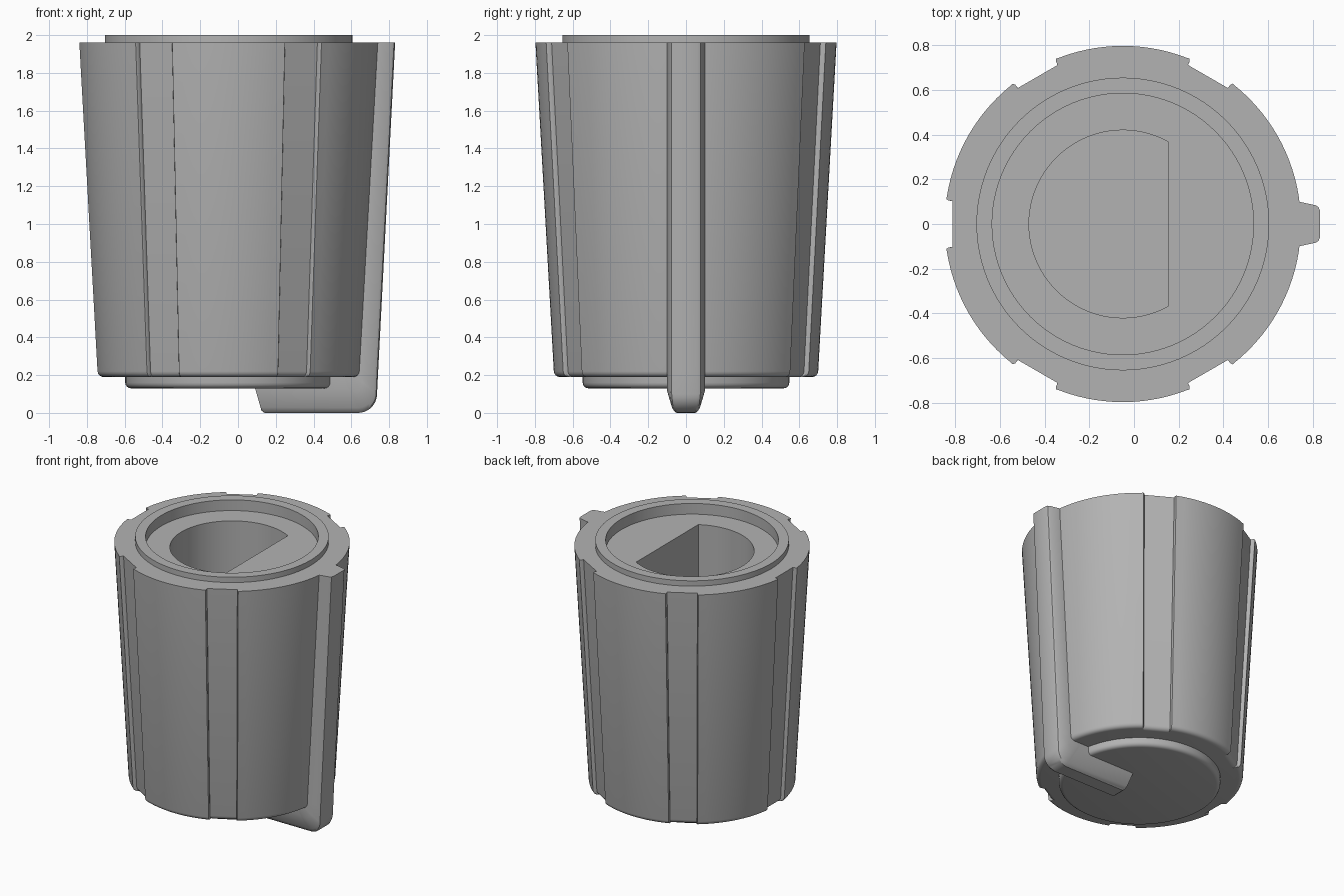
import bpy, bmesh
from math import sin, cos, pi, radians, atan2, hypot
from mathutils import Vector

if "Cube" in bpy.data.objects:
    bpy.data.objects.remove(bpy.data.objects["Cube"], do_unlink=True)

AXIS_X = -0.05

grey = bpy.data.materials.new("plain grey")
grey.use_nodes = True
grey.diffuse_color = (0.45, 0.45, 0.45, 1)
grey.node_tree.nodes["Principled BSDF"].inputs["Base Color"].default_value = grey.diffuse_color


def loft(name, rings, closed=False):
    """Skin matching rings of points; cap the ends unless the loft is closed."""
    bm = bmesh.new()
    loops = [[bm.verts.new(p) for p in ring] for ring in rings]
    n = len(loops[0])
    pairs = list(zip(loops, loops[1:]))
    if closed:
        pairs.append((loops[-1], loops[0]))
    for a, b in pairs:
        for i in range(n):
            j = (i + 1) % n
            bm.faces.new((a[i], a[j], b[j], b[i]))
    if not closed:
        bm.faces.new(loops[0][::-1])
        bm.faces.new(loops[-1])
    bmesh.ops.recalc_face_normals(bm, faces=bm.faces)
    mesh = bpy.data.meshes.new(name)
    bm.to_mesh(mesh)
    bm.free()
    mesh.materials.append(grey)
    ob = bpy.data.objects.new(name, mesh)
    bpy.context.collection.objects.link(ob)
    return ob


def smooth(ob):
    bpy.ops.object.select_all(action="DESELECT")
    ob.select_set(True)
    bpy.context.view_layer.objects.active = ob
    bpy.ops.object.shade_smooth_by_angle(angle=radians(30))


def circle(r, z, n=96):
    return [(AXIS_X + r * cos(2 * pi * i / n), r * sin(2 * pi * i / n), z) for i in range(n)]


def cut(ob, cutter):
    mod = ob.modifiers.new("cut", "BOOLEAN")
    mod.operation = "DIFFERENCE"
    mod.solver = "EXACT"
    mod.object = cutter
    bpy.context.view_layer.objects.active = ob
    bpy.ops.object.modifier_apply(modifier=mod.name)
    bpy.data.objects.remove(cutter, do_unlink=True)


# Fluted outline in polar form: five flat grooves, plain where the pointer sits
R = 0.797
lip = [(0.762, 0.103), (0.78, 0.105), (0.79, 0.112), (0.787, 0.125)]
outline = []
for k in range(6):
    mid = k * pi / 3
    if k:
        for x, y in [(x, -y) for x, y in reversed(lip)] + lip:
            outline.append((hypot(x, y), mid + atan2(y, x)))
    else:
        outline += [(R, mid + radians(a)) for a in (-9, -4.5, 0, 4.5, 9)]
    outline += [(R, mid + radians(a)) for a in range(12, 49, 3)]


def body_ring(z, inset=0):
    s = 0.876 + 0.124 * (z - 0.19) / 1.77
    return [(AXIS_X + (r * s - inset) * cos(a), (r * s - inset) * sin(a), z) for r, a in outline]


# Tapered body with a rounded lower edge
f = 0.03
rings = [body_ring(0.19 + f * (1 - cos(t * pi / 8)), f * (1 - sin(t * pi / 8))) for t in range(5)]
body = loft("body", rings + [body_ring(1.96)])

# Round recess and D-shaped shaft hole
cut(body, loft("recess_cutter", [circle(0.585, 1.92), circle(0.585, 2.1)]))
end = radians(60.8)
d_shape = [(AXIS_X + 0.42 * cos(a), 0.42 * sin(a))
           for a in (end + (2 * pi - 2 * end) * i / 64 for i in range(65))]
cut(body, loft("shaft_cutter", [[(x, y, z) for x, y in d_shape] for z in (0.6, 2.2)]))
smooth(body)

# Raised collar on top
collar = loft("collar", [circle(0.655, 1.95), circle(0.655, 2), circle(0.585, 2), circle(0.585, 1.95)],
              closed=True)
smooth(collar)

# Round end disc below the body
disc_rings = [circle(0.547 - f * (1 - sin(t * pi / 8)), 0.13 + f * (1 - cos(t * pi / 8))) for t in range(5)]
smooth(loft("end_disc", disc_rings + [circle(0.547, 0.25)]))

# Pointer: a rib down the side that bends under the body
# Each station is an outer point, an inner point and a blend from rib to arm
stations = [((0.832, 1.96), (0.71, 1.96), 0), ((0.742, 0.22), (0.6, 0.24), 0)]
for i in range(9):
    a = i * pi / 16
    stations.append(((0.636 + 0.1 * cos(a), 0.1 - 0.1 * sin(a)), (0.58 - 0.005 * i, 0.22), i / 8))
stations += [((0.14, 0), (0.1, 0.16), 1), ((0.124, 0.012), (0.085, 0.15), 1)]
rib = [(0, 0.06), (0.006, 0.076), (0.02, 0.084), (0.095, 0.1)]
arm = [(0, 0.05), (0.01, 0.062), (0.03, 0.072), (0.135, 0.1)]
rings = []
for p, q, w in stations:
    p, q = Vector((p[0], 0, p[1])), Vector((q[0], 0, q[1]))
    along = (q - p).normalized()
    half = []
    for (d0, y0), (d1, y1) in zip(rib, arm):
        half.append((p + along * (d0 + (d1 - d0) * w), y0 + (y1 - y0) * w))
    half.append((q, 0.1))
    rings.append([(v.x, y, v.z) for v, y in half] + [(v.x, -y, v.z) for v, y in reversed(half)])
smooth(loft("pointer", rings))
